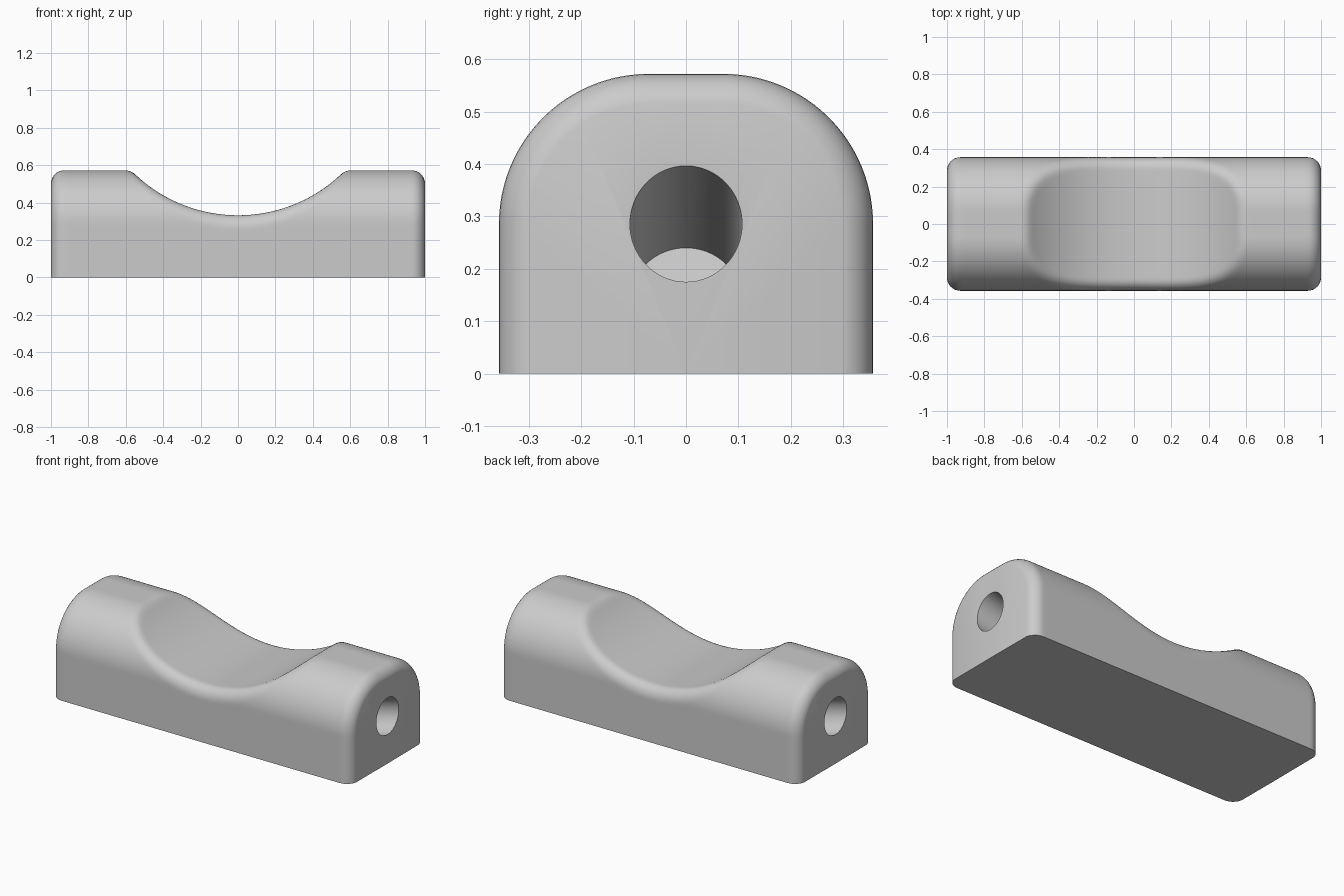
import bpy, bmesh
from math import sin, cos, pi, radians, hypot, sqrt
from mathutils import Vector, Matrix

cube = bpy.data.objects.get("Cube")
if cube:
    bpy.data.objects.remove(cube, do_unlink=True)

HALF_W, HEIGHT, CORNER = 0.357, 0.572, 0.286   # arched cross-section
FILLET = 0.071                                 # rounding of ends and saddle rim
SADDLE_R, SADDLE_FLOOR = 0.80, 0.332
AXIS_Z = SADDLE_FLOOR + SADDLE_R
HOLE_R, HOLE_Z, TILT, DEPTH = 0.107, 0.286, radians(15), 0.577

gray = bpy.data.materials.new("plain gray")
gray.use_nodes = True
color = (0.6, 0.6, 0.6, 1)
gray.diffuse_color = color
gray.node_tree.nodes["Principled BSDF"].inputs["Base Color"].default_value = color


def arch(y, z):
    """Signed distance to the arched section, and the z part of its normal."""
    u, v = abs(y) - (HALF_W - CORNER), z - (HEIGHT - CORNER)
    if u > 0 and v > 0:
        d = hypot(u, v)
        return d - CORNER, v / d
    return max(u, v) - CORNER, 1.0 if v > u else 0.0


def rounded(a, b, k):
    """Intersect two surfaces with a round edge; k is the dot of their normals."""
    a, b = a + FILLET, b + FILLET
    if a > k * b and b > k * a and k < 0.9999 and a + b > 0:
        return sqrt((a * a + b * b - 2 * k * a * b) / (1 - k * k)) - FILLET
    return max(a, b) - FILLET


def body_field(x, y, z):
    a, az = arch(y, z)
    end = rounded(a, abs(x) - 1, 0)
    d = hypot(x, AXIS_Z - z)
    saddle = rounded(a, SADDLE_R - d, az * (AXIS_Z - z) / d)
    return max(end, saddle)


def surface_point(x, angle):
    """Find the surface along a ray from the bottom centre line."""
    lo, hi = 0.0, 0.8
    for _ in range(26):
        mid = (lo + hi) / 2
        if body_field(x, mid * cos(angle), mid * sin(angle)) < 0:
            lo = mid
        else:
            hi = mid
    return x, lo * cos(angle), lo * sin(angle)


# Body: cross-sections lofted along x
inner = 1 - FILLET
ends = [inner + FILLET * sin(pi / 2 * i / 8) for i in range(1, 9)]
stations = [-x for x in reversed(ends)]
stations += [inner * (2 * i / 110 - 1) for i in range(111)] + ends
RAYS = 120
bm = bmesh.new()
rings = [[bm.verts.new(surface_point(x, pi * j / RAYS)) for j in range(RAYS + 1)]
         for x in stations]
for r0, r1 in zip(rings, rings[1:]):
    for j in range(RAYS):
        bm.faces.new((r0[j], r1[j], r1[j + 1], r0[j + 1]))
base = [r[0] for r in rings] + [r[-1] for r in reversed(rings)]
bm.faces.new(base)
bm.faces.new(rings[0])
bm.faces.new(rings[-1])
bmesh.ops.recalc_face_normals(bm, faces=bm.faces[:])
mesh = bpy.data.meshes.new("saddle_block")
bm.to_mesh(mesh)
bm.free()
block = bpy.data.objects.new("saddle_block", mesh)
bpy.context.collection.objects.link(block)
mesh.materials.append(gray)

# Blind holes slanting down into each end
bpy.ops.object.select_all(action='DESELECT')
bpy.context.view_layer.objects.active = block
block.select_set(True)
for side in (1, -1):
    inward = Vector((-side * cos(TILT), 0, -sin(TILT)))
    start, length = -0.2, DEPTH + 0.2
    centre = Vector((side, 0, HOLE_Z)) + inward * (start + length / 2)
    turn = inward.to_track_quat('Z', 'Y').to_matrix().to_4x4()
    bm = bmesh.new()
    bmesh.ops.create_cone(bm, cap_ends=True, segments=64, radius1=HOLE_R,
                          radius2=HOLE_R, depth=length,
                          matrix=Matrix.Translation(centre) @ turn)
    drill_mesh = bpy.data.meshes.new("hole_cutter")
    bm.to_mesh(drill_mesh)
    bm.free()
    drill_mesh.materials.append(gray)
    drill = bpy.data.objects.new("hole_cutter", drill_mesh)
    drill.hide_render = True
    bpy.context.collection.objects.link(drill)
    cut = block.modifiers.new("end_hole", 'BOOLEAN')
    cut.operation, cut.solver, cut.object = 'DIFFERENCE', 'EXACT', drill
    bpy.ops.object.modifier_apply(modifier=cut.name)
    bpy.data.objects.remove(drill, do_unlink=True)

bpy.ops.object.shade_smooth_by_angle(angle=radians(30))
